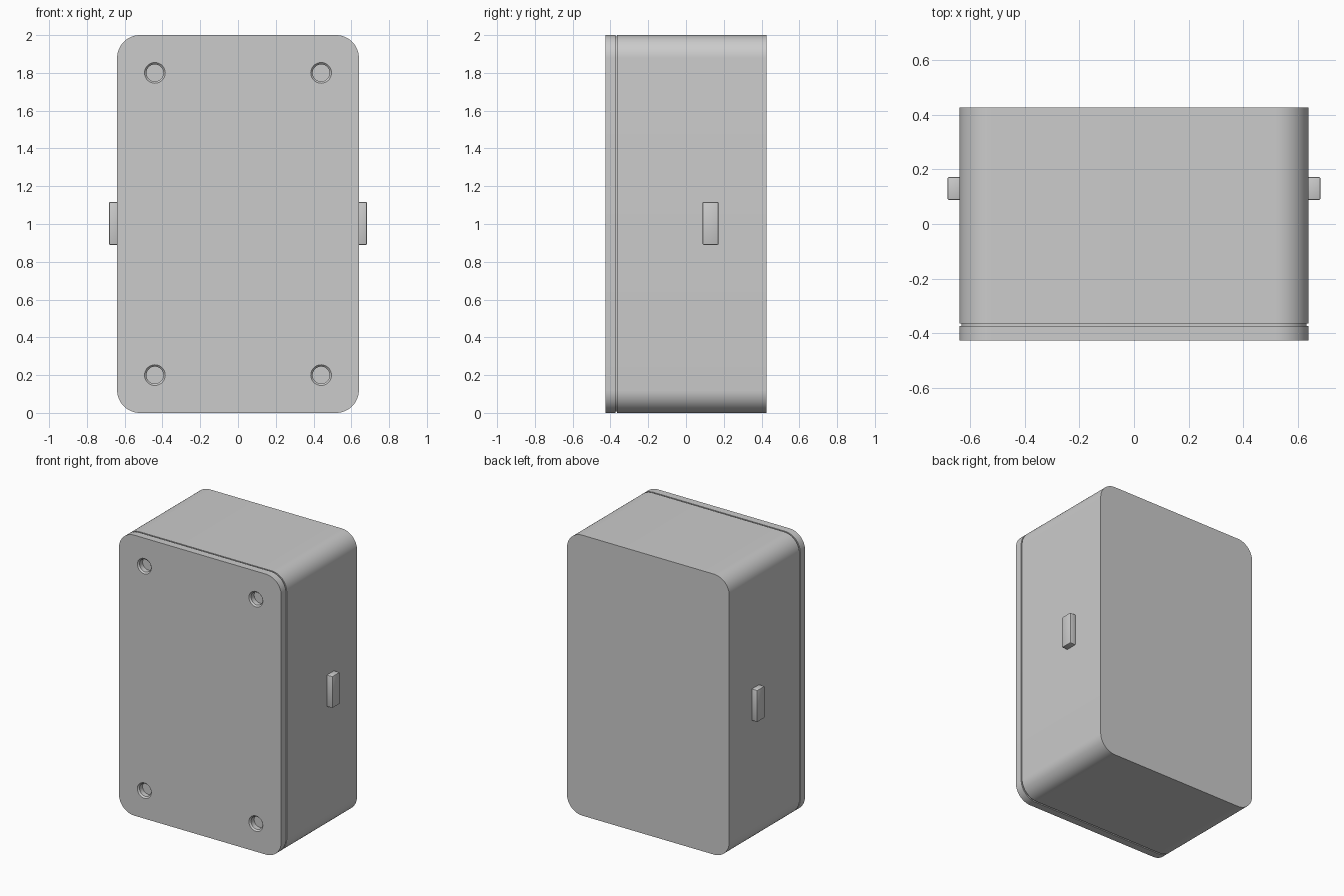
import bpy, bmesh, math

if "Cube" in bpy.data.objects:
    bpy.data.objects.remove(bpy.data.objects["Cube"])

HALF_W, HEIGHT, RADIUS = 0.64, 2.0, 0.12
FRONT, BACK = -0.427, 0.427


def outline(inset):
    """Rounded rectangle in x/z, counter-clockwise seen from the front."""
    pts = []
    cx, cz, r = HALF_W - RADIUS, HEIGHT / 2 - RADIUS, RADIUS - inset
    for i, (sx, sz) in enumerate([(1, 1), (-1, 1), (-1, -1), (1, -1)]):
        for k in range(13):
            a = math.radians(90 * i + 7.5 * k)
            pts.append((sx * cx + r * math.cos(a), HEIGHT / 2 + sz * cz + r * math.sin(a)))
    return pts


def circle(cx, cz, r, n=32):
    return [(cx + r * math.cos(2 * math.pi * i / n), cz + r * math.sin(2 * math.pi * i / n))
            for i in range(n)]


def loft(bm, sections):
    """Closed solid through (y, outline) sections, front to back."""
    rings = [[bm.verts.new((x, y, z)) for x, z in pts] for y, pts in sections]
    n = len(rings[0])
    for a, b in zip(rings, rings[1:]):
        for i in range(n):
            j = (i + 1) % n
            bm.faces.new((a[i], b[i], b[j], a[j]))
    bm.faces.new(rings[0])
    bm.faces.new(rings[-1][::-1])


def finish(bm, name):
    bmesh.ops.recalc_face_normals(bm, faces=bm.faces)
    mesh = bpy.data.meshes.new(name)
    bm.to_mesh(mesh)
    bm.free()
    obj = bpy.data.objects.new(name, mesh)
    bpy.context.collection.objects.link(obj)
    return obj


def activate(obj):
    bpy.ops.object.select_all(action='DESELECT')
    obj.select_set(True)
    bpy.context.view_layer.objects.active = obj


def smooth(obj):
    activate(obj)
    bpy.ops.object.shade_smooth_by_angle(angle=math.radians(30))


# Main housing with a slightly recessed neck that forms the seam
bm = bmesh.new()
loft(bm, [(-0.374, outline(0.008)), (-0.364, outline(0.008)),
          (-0.364, outline(0)), (BACK, outline(0))])
smooth(finish(bm, "housing"))

# Front cover plate
bm = bmesh.new()
loft(bm, [(FRONT, outline(0)), (-0.374, outline(0))])
cover = finish(bm, "front_cover")

# Four chamfered screw holes cut into the cover
bm = bmesh.new()
for x in (-0.44, 0.44):
    for z in (0.2, 1.8):
        loft(bm, [(FRONT - 0.01, circle(x, z, 0.065)), (FRONT + 0.01, circle(x, z, 0.045)),
                  (FRONT + 0.045, circle(x, z, 0.045))])
cutter = finish(bm, "screw_hole_cutter")
cutter.hide_render = True
activate(cover)
mod = cover.modifiers.new("screw_holes", 'BOOLEAN')
mod.operation = 'DIFFERENCE'
mod.solver = 'EXACT'
mod.object = cutter
bpy.ops.object.modifier_apply(modifier=mod.name)
bpy.data.objects.remove(cutter)
smooth(cover)

# Small tabs on both sides
for side, name in ((1, "right_tab"), (-1, "left_tab")):
    bm = bmesh.new()
    bmesh.ops.create_cube(bm, size=1)
    for v in bm.verts:
        v.co = (side * 0.656 + v.co.x * 0.054, 0.13 + v.co.y * 0.084, 1.003 + v.co.z * 0.226)
    bmesh.ops.bevel(bm, geom=list(bm.edges), offset=0.005, segments=2, profile=0.5,
                    affect='EDGES')
    smooth(finish(bm, name))
